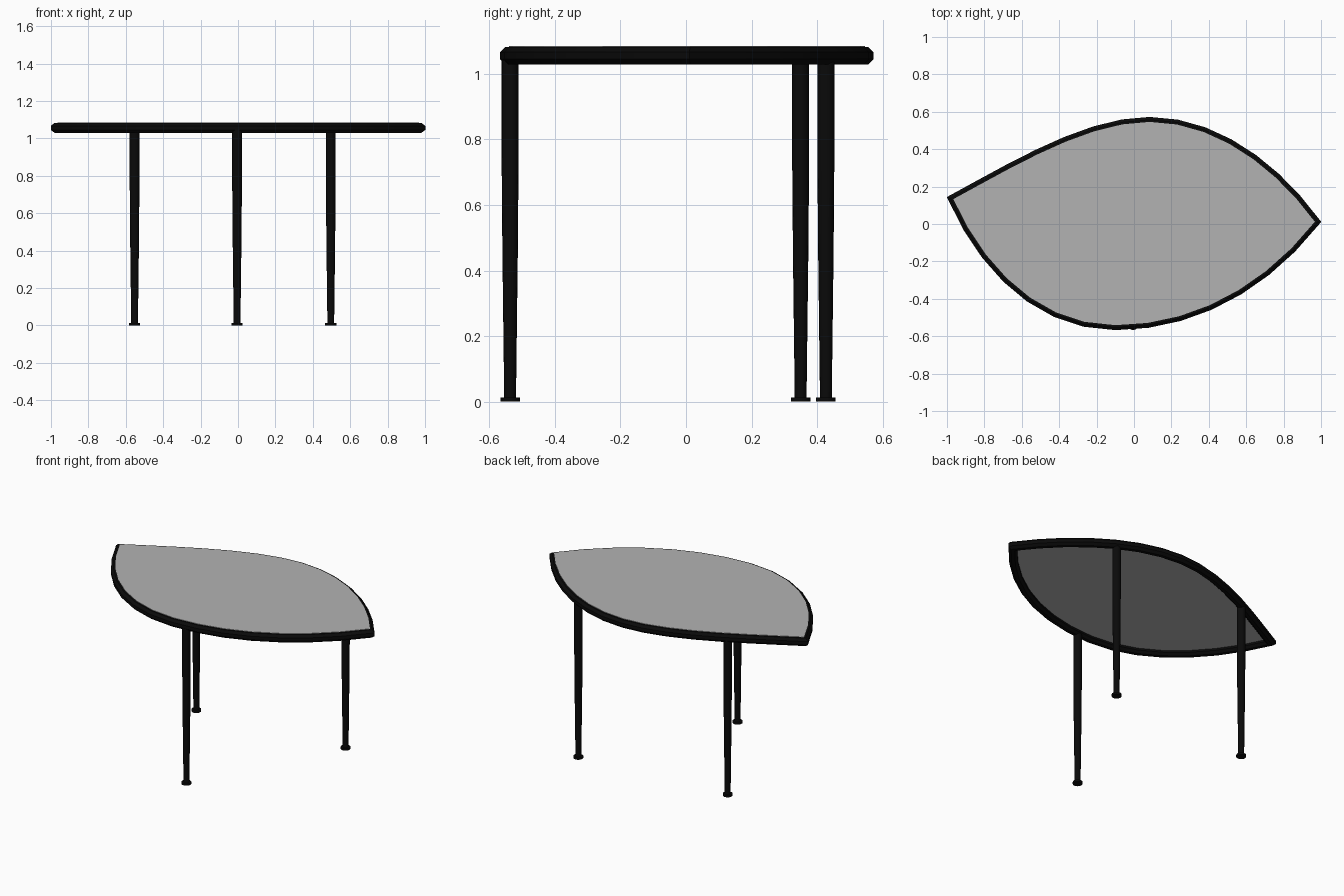
import bpy, bmesh, math
from mathutils import Vector
from mathutils.geometry import interpolate_bezier

if "Cube" in bpy.data.objects:
    bpy.data.objects.remove(bpy.data.objects["Cube"])


def material(name, value):
    mat = bpy.data.materials.new(name)
    mat.use_nodes = True
    color = (value, value, value, 1)
    mat.diffuse_color = color
    mat.node_tree.nodes["Principled BSDF"].inputs["Base Color"].default_value = color
    return mat


def make_object(name, bm, mat, smooth=False):
    bmesh.ops.recalc_face_normals(bm, faces=bm.faces)
    mesh = bpy.data.meshes.new(name)
    bm.to_mesh(mesh)
    bm.free()
    mesh.materials.append(mat)
    obj = bpy.data.objects.new(name, mesh)
    bpy.context.collection.objects.link(obj)
    if smooth:
        bpy.ops.object.select_all(action="DESELECT")
        obj.select_set(True)
        bpy.context.view_layer.objects.active = obj
        bpy.ops.object.shade_smooth_by_angle(angle=math.radians(35))
    return obj


def bridge(bm, a, b):
    for i in range(len(a)):
        j = (i + 1) % len(a)
        bm.faces.new((a[i], a[j], b[j], b[i]))


black = material("black_metal", 0.003)
grey = material("grey_top", 0.45)

# Leaf outline: four curves through the two tips and the two widest points
left, right = (-0.966, 0.133), (0.967, 0.012)
back, front = (0.083, 0.546), (-0.099, -0.541)
curves = [
    (left, (-0.63, 0.315), (-0.25, 0.546), back),
    (back, (0.43, 0.546), (0.75, 0.31), right),
    (right, (0.69, -0.34), (0.31, -0.541), front),
    (front, (-0.5, -0.541), (-0.80, -0.24), left),
]
outline = []
for curve in curves:
    points = interpolate_bezier(*[Vector((x, y, 0)) for x, y in curve], 8)
    outline += points[:-1]

# Rim: octagonal tube swept round the outline with mitred tips
TUBE_Z, TUBE_R, SIDES = 1.056, 0.0285, 8
bm = bmesh.new()
rings = []
for i, p in enumerate(outline):
    d0 = (p - outline[i - 1]).normalized()
    d1 = (outline[(i + 1) % len(outline)] - p).normalized()
    n0, n1 = Vector((-d0.y, d0.x, 0)), Vector((-d1.y, d1.x, 0))
    miter = (n0 + n1) / (1 + n0.dot(n1))
    ring = []
    for k in range(SIDES):
        a = math.tau * (k + 0.5) / SIDES
        up = Vector((0, 0, TUBE_Z + TUBE_R * math.sin(a)))
        ring.append(bm.verts.new(p + miter * TUBE_R * math.cos(a) + up))
    rings.append(ring)
for i in range(len(rings)):
    bridge(bm, rings[i - 1], rings[i])
make_object("rim", bm, black, smooth=True)

# Table top: flat panel ending on the centre line of the rim
bm = bmesh.new()
low, high = ([bm.verts.new((p.x, p.y, z)) for p in outline] for z in (1.058, 1.085))
bridge(bm, low, high)
bm.faces.new(low)
bm.faces.new(high)
make_object("table_top", bm, grey)


# Tapered legs, each with a small round foot
def turned(name, x, y, profile, sides=16):
    bm = bmesh.new()
    loops = []
    for r, z in profile:
        loops.append([bm.verts.new((x + r * math.cos(math.tau * k / sides),
                                    y + r * math.sin(math.tau * k / sides), z))
                      for k in range(sides)])
    for a, b in zip(loops, loops[1:]):
        bridge(bm, a, b)
    bm.faces.new(loops[0])
    bm.faces.new(loops[-1])
    make_object(name, bm, black, smooth=True)


places = {"front": (-0.005, -0.537), "back_right": (-0.553, 0.35), "back_left": (0.496, 0.427)}
for place, (x, y) in places.items():
    turned(place + "_leg", x, y, [(0.018, 0.01), (0.0235, 0.45), (0.026, 0.75), (0.026, 1.045)])
    turned(place + "_foot", x, y, [(0.03, 0), (0.03, 0.013)])
